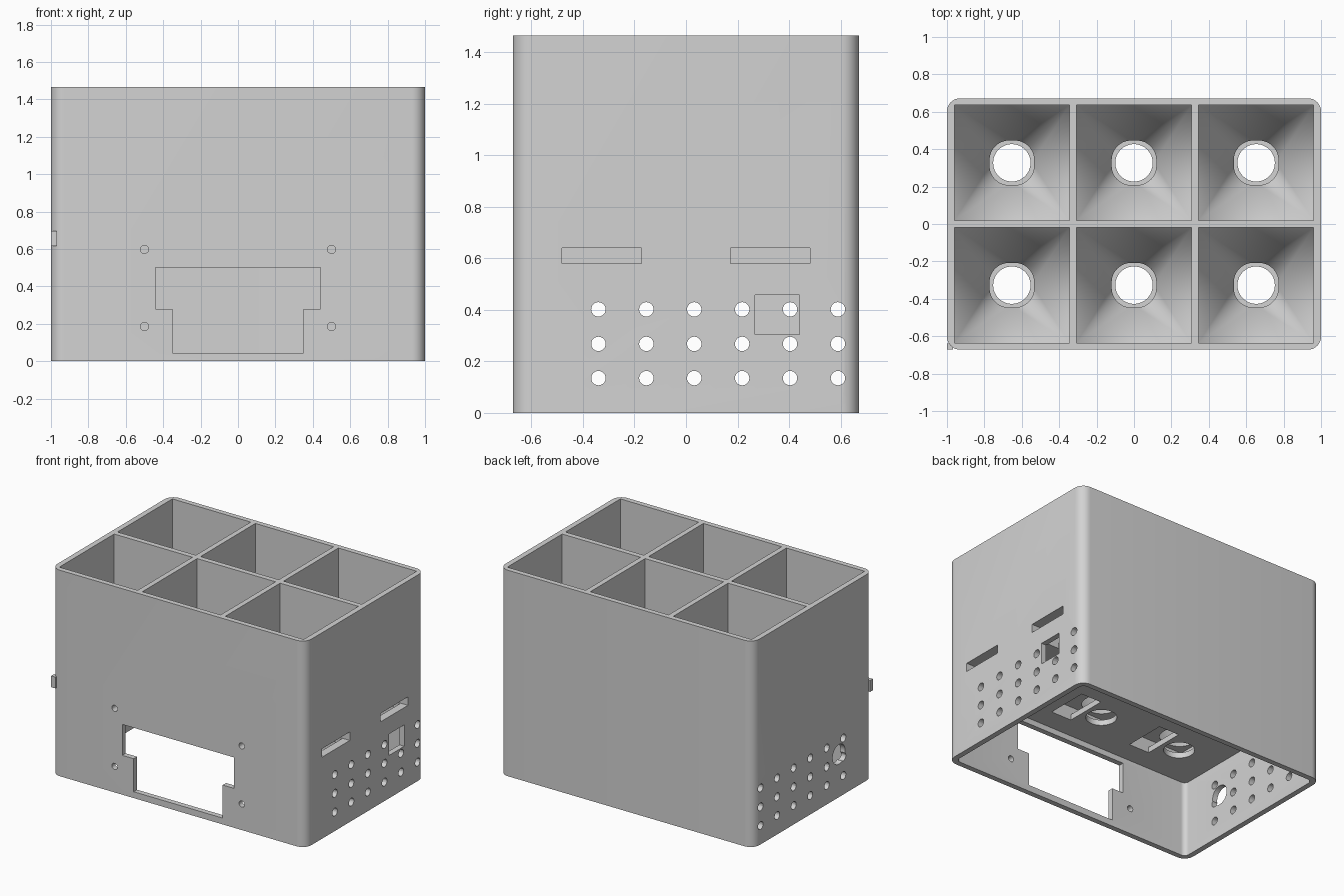
import bpy, bmesh
from math import cos, sin, pi, radians

cube = bpy.data.objects.get("Cube")
if cube:
    bpy.data.objects.remove(cube, do_unlink=True)

grey = bpy.data.materials.new("plain_grey")
grey.use_nodes = True
colour = (0.65, 0.65, 0.65, 1)
grey.diffuse_color = colour
grey.node_tree.nodes["Principled BSDF"].inputs["Base Color"].default_value = colour


# Two-dimensional outlines
def circle(u, v, r, n=48):
    return [(u + r * cos(2 * pi * i / n), v + r * sin(2 * pi * i / n)) for i in range(n)]


def rect(u0, u1, v0, v1):
    return [(u0, v0), (u1, v0), (u1, v1), (u0, v1)]


def rounded(hx, hy, r, n=8):
    pts = []
    for q, (sx, sy) in enumerate([(1, 1), (-1, 1), (-1, -1), (1, -1)]):
        for i in range(n + 1):
            a = (q + i / n) * pi / 2
            pts.append((sx * (hx - r) + r * cos(a), sy * (hy - r) + r * sin(a)))
    return pts


def place(axis, u, v, w):
    return {"x": (w, u, v), "y": (u, w, v), "z": (u, v, w)}[axis]


# Extrude an outline along an axis
def prism(bm, pts, axis, a, b):
    lo = [bm.verts.new(place(axis, u, v, a)) for u, v in pts]
    hi = [bm.verts.new(place(axis, u, v, b)) for u, v in pts]
    bm.faces.new(lo[::-1])
    bm.faces.new(hi)
    n = len(pts)
    for i in range(n):
        j = (i + 1) % n
        bm.faces.new((lo[i], lo[j], hi[j], hi[i]))


def make(name, bm):
    bmesh.ops.recalc_face_normals(bm, faces=bm.faces[:])
    mesh = bpy.data.meshes.new(name)
    bm.to_mesh(mesh)
    bm.free()
    mesh.materials.append(grey)
    obj = bpy.data.objects.new(name, mesh)
    bpy.context.scene.collection.objects.link(obj)
    return obj


# Subtract a cutter mesh and bake the result
def cut(obj, bm):
    cutter = make("cutter", bm)
    cutter.hide_render = True
    mod = obj.modifiers.new("cut", "BOOLEAN")
    mod.operation = "DIFFERENCE"
    mod.solver = "EXACT"
    mod.object = cutter
    bpy.context.view_layer.update()
    graph = bpy.context.evaluated_depsgraph_get()
    baked = bpy.data.meshes.new_from_object(obj.evaluated_get(graph))
    obj.modifiers.clear()
    obj.data = baked
    bpy.data.objects.remove(cutter, do_unlink=True)


def cut_prisms(obj, prisms):
    bm = bmesh.new()
    for args in prisms:
        prism(bm, *args)
    cut(obj, bm)


HEIGHT, CEILING = 1.465, 0.54
CENTRES = [(x, y) for x in (-0.653, 0, 0.653) for y in (-0.327, 0.327)]

# Outer body and open lower compartment
bm = bmesh.new()
prism(bm, rounded(1, 0.672, 0.07), "z", 0, HEIGHT)
body = make("dispenser_body", bm)
cut_prisms(body, [(rounded(0.962, 0.634, 0.035), "z", -0.1, CEILING)])

# Six square bins narrowing to round outlets
bm = bmesh.new()
for x, y in CENTRES:
    h = 0.308
    square = rect(x - h, x + h, y - h, y + h)
    verts = [bm.verts.new((u, v, z)) for z in (1.1, HEIGHT + 0.1) for u, v in square]
    verts += [bm.verts.new((u, v, 0.617)) for u, v in circle(x, y, 0.11)]
    bmesh.ops.convex_hull(bm, input=verts)
cut(body, bm)

# Slide channels, outlets and gate openings in the ceiling
cut_prisms(body, [(rect(s * 0.327 - 0.155, s * 0.327 + 0.155, 0.58, 0.64), "x", -0.8, 1.1)
                  for s in (-1, 1)])
cut_prisms(body, [(circle(x, y, 0.1), "z", 0.5, 0.63) for x, y in CENTRES])
cut_prisms(body, [(rect(x + 0.13, x + 0.29, y - 0.15, y + 0.15), "z", 0.5, 0.6)
                  for x, y in CENTRES])

# Vent holes through both side walls
cut_prisms(body, [(circle(-0.34 + 0.186 * i, z, 0.028, 24), "x", -1.1, 1.1)
                  for i in range(6) for z in (0.135, 0.268, 0.402)])

# Side window, cable hole, front display opening and its screw holes
opening = [(-0.35, 0.045), (0.35, 0.045), (0.35, 0.28), (0.44, 0.28),
           (0.44, 0.5), (-0.44, 0.5), (-0.44, 0.28), (-0.35, 0.28)]
cut_prisms(body, [(rect(0.267, 0.44, 0.305, 0.457), "x", 0.9, 1.1),
                  (circle(-0.29, 0.305, 0.07), "x", -1.1, -0.9),
                  (opening, "y", -0.8, -0.6)]
           + [(circle(s * 0.5, z, 0.022, 24), "y", -0.8, -0.6)
              for s in (-1, 1) for z in (0.185, 0.598)])

# Small square tab on the front corner
bm = bmesh.new()
prism(bm, rect(-1, -0.967, -0.672, -0.639), "z", 0.615, 0.695)
make("corner_tab", bm)

# Smooth rounded surfaces, keep edges sharp
bpy.ops.object.select_all(action="DESELECT")
body.select_set(True)
bpy.context.view_layer.objects.active = body
bpy.ops.object.shade_smooth_by_angle(angle=radians(15))
